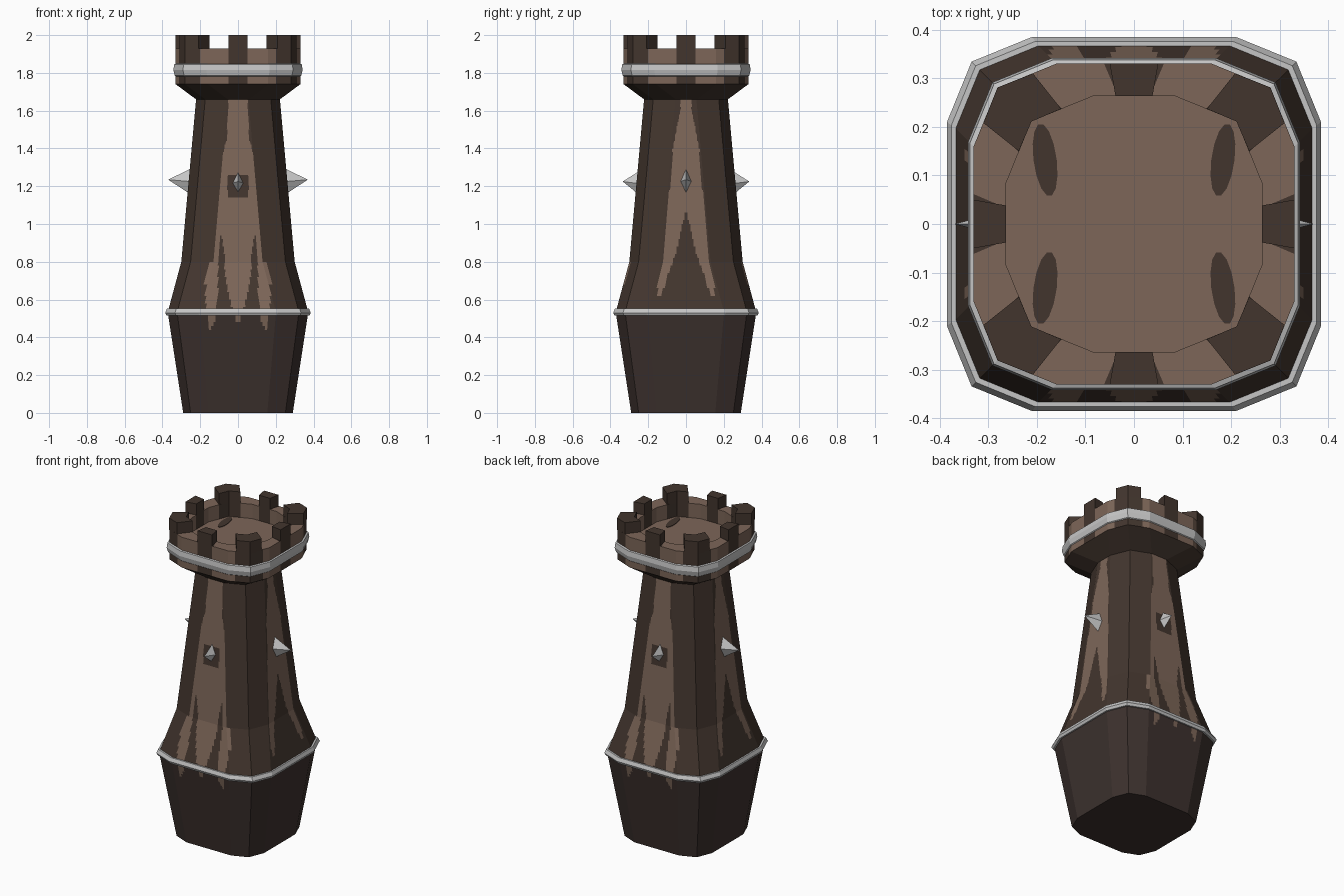
import bpy, bmesh, math
from mathutils import Vector

if "Cube" in bpy.data.objects:
    bpy.data.objects.remove(bpy.data.objects["Cube"])


def material(name, rgb):
    m = bpy.data.materials.new(name)
    m.diffuse_color = (*rgb, 1)
    m.use_nodes = True
    m.node_tree.nodes["Principled BSDF"].inputs["Base Color"].default_value = m.diffuse_color
    return m


DARK = material("dark brown stone", (0.055, 0.036, 0.027))
LIGHT = material("light brown stone", (0.205, 0.133, 0.098))
BASE = material("deep brown stone", (0.046, 0.031, 0.027))
STEEL = material("pale grey metal", (0.56, 0.56, 0.56))
MATS = [DARK, LIGHT, BASE, STEEL]


def finish(name, bm, rule):
    """Make an object, colouring every face by rule(centre, normal)."""
    bmesh.ops.recalc_face_normals(bm, faces=bm.faces[:])
    for f in bm.faces:
        f.material_index = rule(f.calc_center_median(), f.normal)
    me = bpy.data.meshes.new(name)
    bm.to_mesh(me)
    bm.free()
    for m in MATS:
        me.materials.append(m)
    ob = bpy.data.objects.new(name, me)
    bpy.context.collection.objects.link(ob)
    return ob


def ring(h, a, n, m):
    """Square of half width h, flat half width a, two-step corners."""
    c = h - (h - a) * 0.29
    base = [Vector((h, -a)), Vector((h, a)), Vector((c, c)), Vector((a, h))]
    quarter = []
    for p, q, k in ((base[0], base[1], n), (base[1], base[2], m), (base[2], base[3], m)):
        quarter += [p.lerp(q, i / k) for i in range(k)]
    pts = []
    for _ in range(4):
        pts += quarter
        quarter = [Vector((-p.y, p.x)) for p in quarter]
    return pts


def loft(name, profile, rule, n=1, m=1, step=9, caps=(False, False), closed=False):
    """Skin rounded-square rings along a (z, half, flat) profile."""
    levels = [Vector(profile[0])]
    for p, q in zip(profile, profile[1:]):
        k = max(1, math.ceil(abs(q[0] - p[0]) / step))
        levels += [Vector(p).lerp(Vector(q), i / k) for i in range(1, k + 1)]
    bm = bmesh.new()
    rows = [[bm.verts.new((p.x, p.y, z)) for p in ring(h, a, n, m)] for z, h, a in levels]
    pairs = list(zip(rows, rows[1:]))
    if closed:
        pairs.append((rows[-1], rows[0]))
    for r, s in pairs:
        for i in range(len(r)):
            j = (i + 1) % len(r)
            bm.faces.new((r[i], r[j], s[j], s[i]))
    if caps[0]:
        bm.faces.new(rows[0])
    if caps[1]:
        bm.faces.new(rows[-1])
    return finish(name, bm, rule)


def interp(x, table):
    if x <= table[0][0]:
        return table[0][1]
    for (x0, y0), (x1, y1) in zip(table, table[1:]):
        if x <= x1:
            return y0 + (y1 - y0) * (x - x0) / (x1 - x0)
    return table[-1][1]


# worn pale streaks running down the four broad sides
def shaft_colour(c, nrm):
    u, z = min(abs(c.x), abs(c.y)), c.z
    plain = 2 if z < 0.52 else 0
    if z > 1.66 or z < 0.42:
        return plain
    if abs(c.y) > abs(c.x):      # front and back
        edge = interp(z, [(0.43, 0.16), (0.7, 0.175), (0.8, 0.14), (1.0, 0.12),
                          (1.3, 0.095), (1.45, 0.06), (1.66, 0.05)])
        low = interp(u, [(0.0, 0.45), (0.025, 0.55), (0.05, 0.62), (0.07, 0.74), (0.10, 0.72),
                         (0.12, 0.5), (0.15, 0.43), (0.17, 0.5)])
        gap = 0.07 < u < 0.105 and z < 0.95 - abs(u - 0.088) * 6
        mark = abs(z - 1.2) < 0.06 and u < 0.055
        return 1 if u < edge and z > low and not gap and not mark else plain
    edge = interp(z, [(0.62, 0.155), (0.7, 0.145), (0.8, 0.12), (1.0, 0.105),
                      (1.2, 0.085), (1.4, 0.07), (1.6, 0.03), (1.66, 0.028)])
    inner = interp(z, [(0.62, 0.13), (0.75, 0.09), (0.85, 0.05), (1.08, 0.0)])
    return 1 if inner < u < edge and z > 0.62 else plain


loft("tower_shaft",
     [(0, 0.29, 0.155), (0.52, 0.37, 0.2), (0.54, 0.37, 0.2), (0.8, 0.30, 0.13),
      (1.66, 0.222, 0.055), (1.74, 0.33, 0.16)],
     shaft_colour, n=30, m=6, step=0.02, caps=(True, False))


# parapet wall with recessed floor; dark below each battlement
def parapet_colour(c, nrm):
    u = min(abs(c.x), abs(c.y)) / max(abs(c.x), abs(c.y), 1e-6)
    if max(abs(c.x), abs(c.y)) < 0.1:
        return 1
    return 0 if u < 0.16 or u > 0.65 else 1


loft("parapet",
     [(1.74, 0.33, 0.16), (1.93, 0.33, 0.16), (1.93, 0.263, 0.085), (1.84, 0.263, 0.085)],
     parapet_colour, n=26, m=6, caps=(False, True))

# metal hoops
loft("lower_hoop", [(0.515, 0.36, 0.19), (0.515, 0.378, 0.205), (0.53, 0.385, 0.21),
                    (0.552, 0.376, 0.203), (0.552, 0.355, 0.185)], lambda c, n: 3, closed=True)
loft("upper_hoop", [(1.777, 0.325, 0.157), (1.785, 0.335, 0.163), (1.815, 0.342, 0.168),
                    (1.845, 0.338, 0.166), (1.85, 0.326, 0.158)], lambda c, n: 3, closed=True)


def prism(bm, outline, z0, z1):
    lo = [bm.verts.new((x, y, z0)) for x, y in outline]
    hi = [bm.verts.new((x, y, z1)) for x, y in outline]
    bm.faces.new(lo)
    bm.faces.new(hi)
    for i in range(len(lo)):
        j = (i + 1) % len(lo)
        bm.faces.new((lo[i], lo[j], hi[j], hi[i]))


def turned(pts, k):
    for _ in range(k):
        pts = [(-y, x) for x, y in pts]
    return pts


# eight battlements: one per side, one per corner
bm = bmesh.new()
side = [(0.263, -0.038), (0.33, -0.05), (0.33, 0.05), (0.263, 0.038)]
corner = [(0.237, 0.15), (0.31, 0.208), (0.281, 0.281), (0.208, 0.31), (0.15, 0.237), (0.211, 0.211)]
for k in range(4):
    prism(bm, turned(side, k), 1.925, 2.0)
    prism(bm, turned(corner, k), 1.925, 2.0)
finish("battlements", bm, lambda c, n: 0)

# dark stains on the roof floor
bm = bmesh.new()
for sx in (-1, 1):
    for sy in (-1, 1):
        pts = []
        for i in range(14):
            t = math.tau * i / 14
            y = 0.132 + 0.075 * math.sin(t)
            x = 0.183 + 0.024 * math.cos(t) + 0.12 * (y - 0.132)
            pts.append((sx * x, sy * y))
        prism(bm, pts, 1.839, 1.843)
finish("floor_stains", bm, lambda c, n: 0)

# four-sided spikes around the shaft
bm = bmesh.new()
for d, tip_r, top, bottom, tip_z in ((Vector((1, 0, 0)), 0.37, 1.29, 1.16, 1.235),
                                     (Vector((0, 1, 0)), 0.335, 1.275, 1.16, 1.225)):
    s = Vector((-d.y, d.x, 0)) * 0.03
    for sign in (-1, 1):
        root = d * sign * 0.255
        ring4 = [bm.verts.new(root + o) for o in
                 (Vector((0, 0, top)), s + Vector((0, 0, tip_z - 0.01)),
                  Vector((0, 0, bottom)), -s + Vector((0, 0, tip_z - 0.01)))]
        for v in (d * sign * tip_r, d * sign * 0.23):
            apex = bm.verts.new(v + Vector((0, 0, tip_z)))
            for i in range(4):
                bm.faces.new((ring4[i], ring4[(i + 1) % 4], apex))
finish("spikes", bm, lambda c, n: 3)
